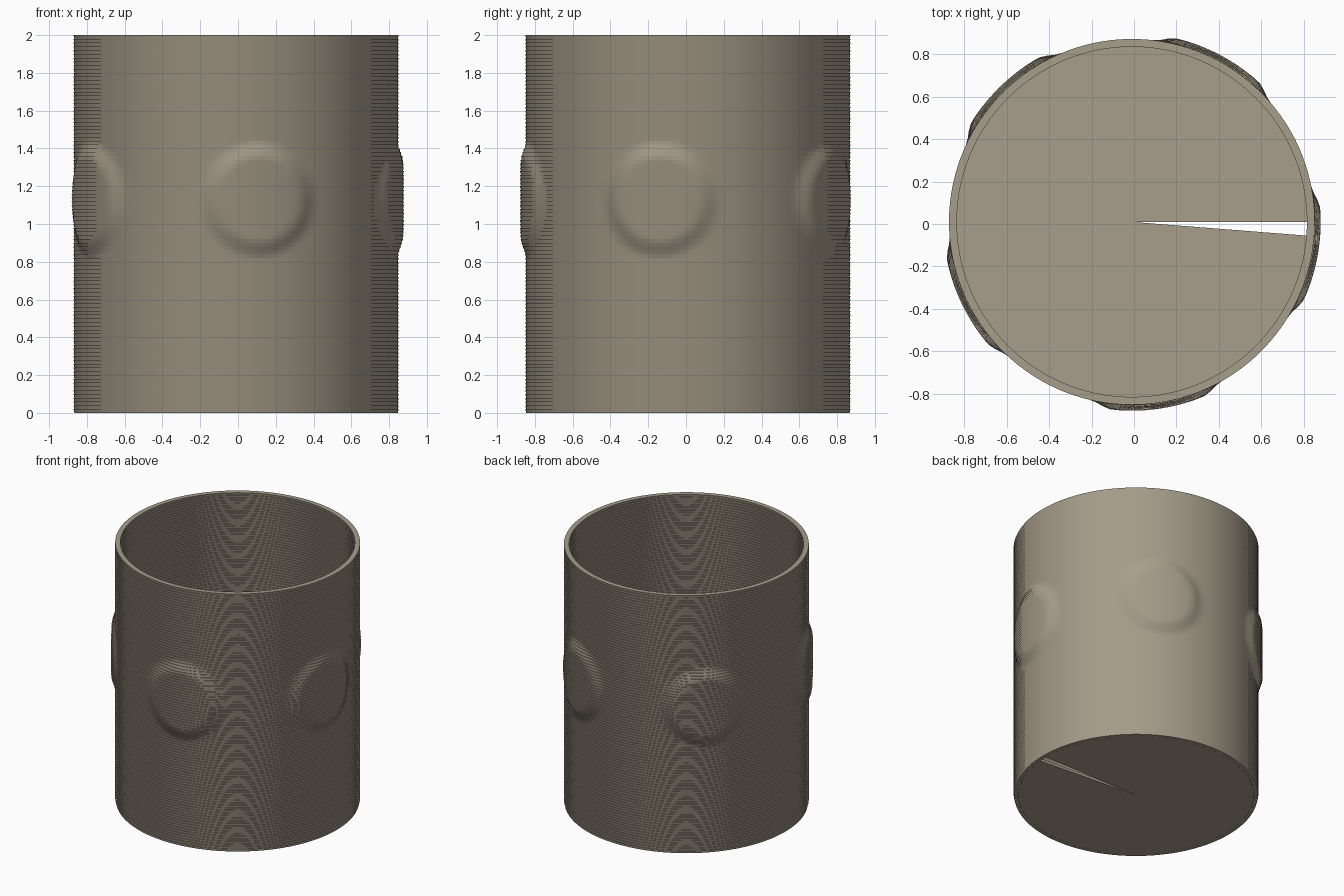
import bpy, bmesh, math

if "Cube" in bpy.data.objects:
    bpy.data.objects.remove(bpy.data.objects["Cube"])

CX, CY = -0.01, 0.01          # cup axis
R_OUT, R_IN = 0.861, 0.824    # outer and inner wall radius
HEIGHT, LAYERS, SEGS = 2.0, 100, 160
FLARE = 0.005                 # each printed layer flares slightly to its top
BUMP_Z, BUMP_R, BUMP_H = 1.13, 0.32, 0.028
BUMP_ANGLES = [math.radians(-10 + 72 * k) for k in range(5)]

clay = bpy.data.materials.new("warm grey clay")
clay.diffuse_color = (0.39, 0.34, 0.26, 1)
clay.use_nodes = True
clay.node_tree.nodes["Principled BSDF"].inputs["Base Color"].default_value = clay.diffuse_color


def bump(angle, z):
    """Flat-topped round swelling, repeated five times round the cup."""
    h = 0.0
    for c in BUMP_ANGLES:
        da = (angle - c + math.pi) % math.tau - math.pi
        d = math.hypot(da * R_OUT, z - BUMP_Z)
        t = min(1, max(0, (BUMP_R - d) / 0.11))
        h = max(h, BUMP_H * t * t * (3 - 2 * t))
    return h


def point(r, a, z):
    return (CX + r * math.cos(a), CY + r * math.sin(a), z)


def finish(bm, name):
    me = bpy.data.meshes.new(name)
    bm.to_mesh(me)
    bm.free()
    me.materials.append(clay)
    ob = bpy.data.objects.new(name, me)
    bpy.context.collection.objects.link(ob)
    bpy.ops.object.select_all(action='DESELECT')
    ob.select_set(True)
    bpy.context.view_layer.objects.active = ob
    bpy.ops.object.shade_smooth_by_angle(angle=math.radians(30))
    return ob


# Layered wall: up the outside, over the rim, down the inside, closed below
step = HEIGHT / LAYERS
profile = []
for i in range(LAYERS):
    profile.append((R_OUT - FLARE, i * step, True))
    profile.append((R_OUT, (i + 1) * step, True))
for i in reversed(range(LAYERS)):
    profile.append((R_IN, (i + 1) * step, False))
    profile.append((R_IN + FLARE, i * step, False))

bm = bmesh.new()
rings = []
for r, z, outside in profile:
    ring = []
    for s in range(SEGS):
        a = math.tau * s / SEGS
        ring.append(bm.verts.new(point(r + (bump(a, z) if outside else 0), a, z)))
    rings.append(ring)
for i, low in enumerate(rings):
    high = rings[(i + 1) % len(rings)]
    for s in range(SEGS):
        t = (s + 1) % SEGS
        bm.faces.new((low[s], low[t], high[t], high[s]))
finish(bm, "layered_wall")

# Floor disc with one narrow open wedge
bm = bmesh.new()
outline = [point(0, 0, 0)]
outline += [point(R_IN + 0.004, math.tau * s / SEGS, 0) for s in range(SEGS - 1)]
base = bm.faces.new([bm.verts.new(p) for p in outline])
top = bmesh.ops.extrude_face_region(bm, geom=[base])["geom"]
bmesh.ops.translate(bm, vec=(0, 0, step),
                    verts=[v for v in top if isinstance(v, bmesh.types.BMVert)])
bmesh.ops.recalc_face_normals(bm, faces=bm.faces)
finish(bm, "floor")
